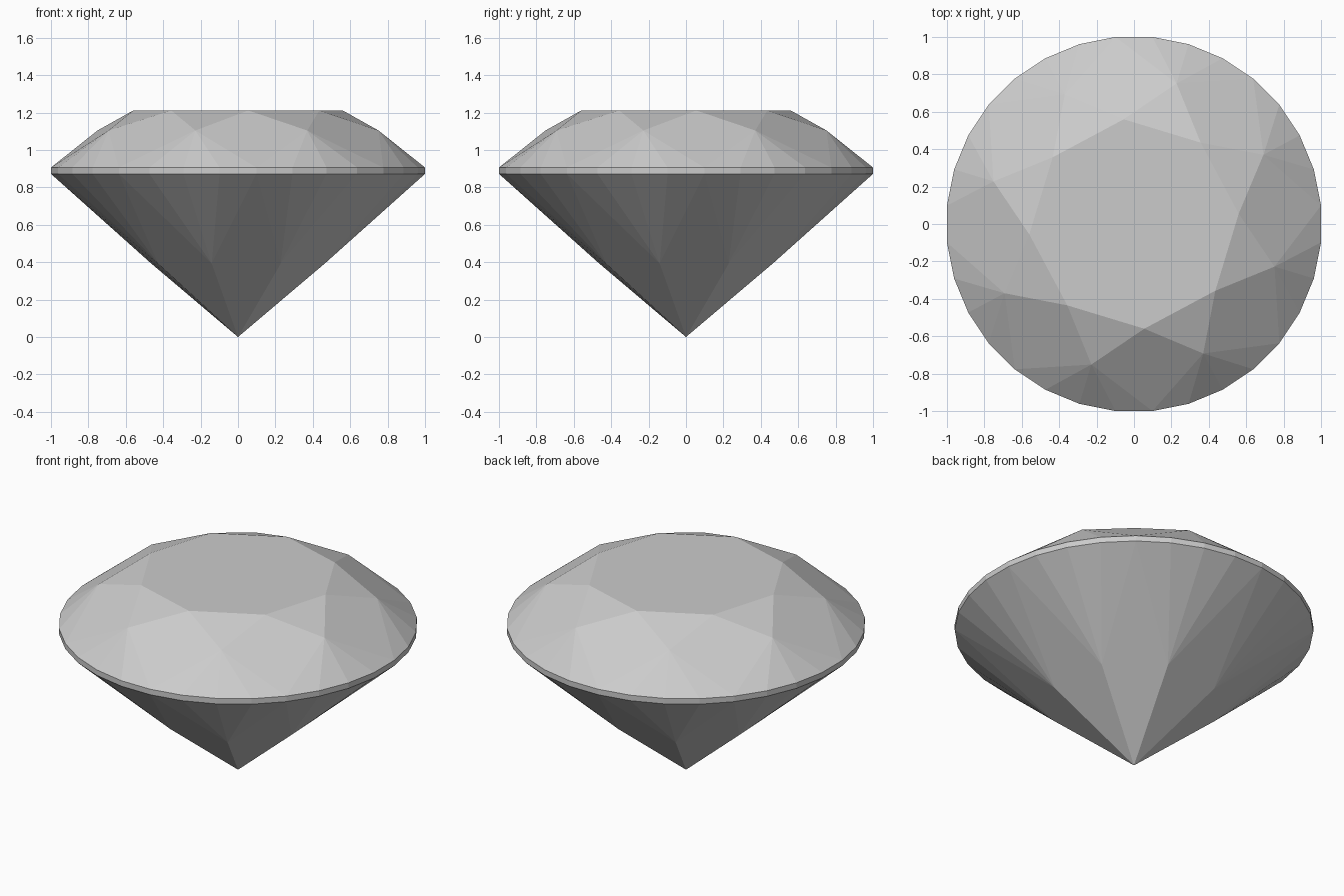
import bpy, bmesh, math

if "Cube" in bpy.data.objects:
    bpy.data.objects.remove(bpy.data.objects["Cube"])

OFF = math.radians(5.625)   # whole stone is turned by half a girdle step
bm = bmesh.new()

def ring(n, r, z, turn=0.0):
    return [bm.verts.new((r * math.cos(OFF + turn + i * math.tau / n),
                          r * math.sin(OFF + turn + i * math.tau / n), z))
            for i in range(n)]

HALF = math.tau / 16
table = ring(8, 0.5625, 1.211)
star = ring(8, 0.785, 1.104, HALF)
girdle_top = ring(32, 1.0048, 0.906)
girdle_low = ring(32, 1.0048, 0.872)
pavilion = ring(8, 0.484, 0.392, HALF)
culet = bm.verts.new((0, 0, 0))

bm.faces.new(table)
for k in range(8):
    n, g = (k + 1) % 8, 4 * k
    # crown: star facet and kite facet
    bm.faces.new((table[k], star[k], table[n]))
    bm.faces.new((table[k], star[k - 1], girdle_top[g], star[k]))
    # pavilion main facet
    bm.faces.new((culet, pavilion[k], girdle_low[g], pavilion[k - 1]))
    for j in range(g, g + 4):
        m = (j + 1) % 32
        # girdle fans and band
        bm.faces.new((star[k], girdle_top[j], girdle_top[m]))
        bm.faces.new((girdle_top[j], girdle_low[j], girdle_low[m], girdle_top[m]))
        bm.faces.new((pavilion[k], girdle_low[m], girdle_low[j]))
bmesh.ops.recalc_face_normals(bm, faces=bm.faces)

mesh = bpy.data.meshes.new("gemstone")
bm.to_mesh(mesh)
bm.free()
mat = bpy.data.materials.new("light grey")
mat.diffuse_color = (0.6, 0.6, 0.6, 1)
mat.use_nodes = True
mat.node_tree.nodes["Principled BSDF"].inputs["Base Color"].default_value = mat.diffuse_color
mesh.materials.append(mat)
gem = bpy.data.objects.new("gemstone", mesh)
bpy.context.collection.objects.link(gem)
